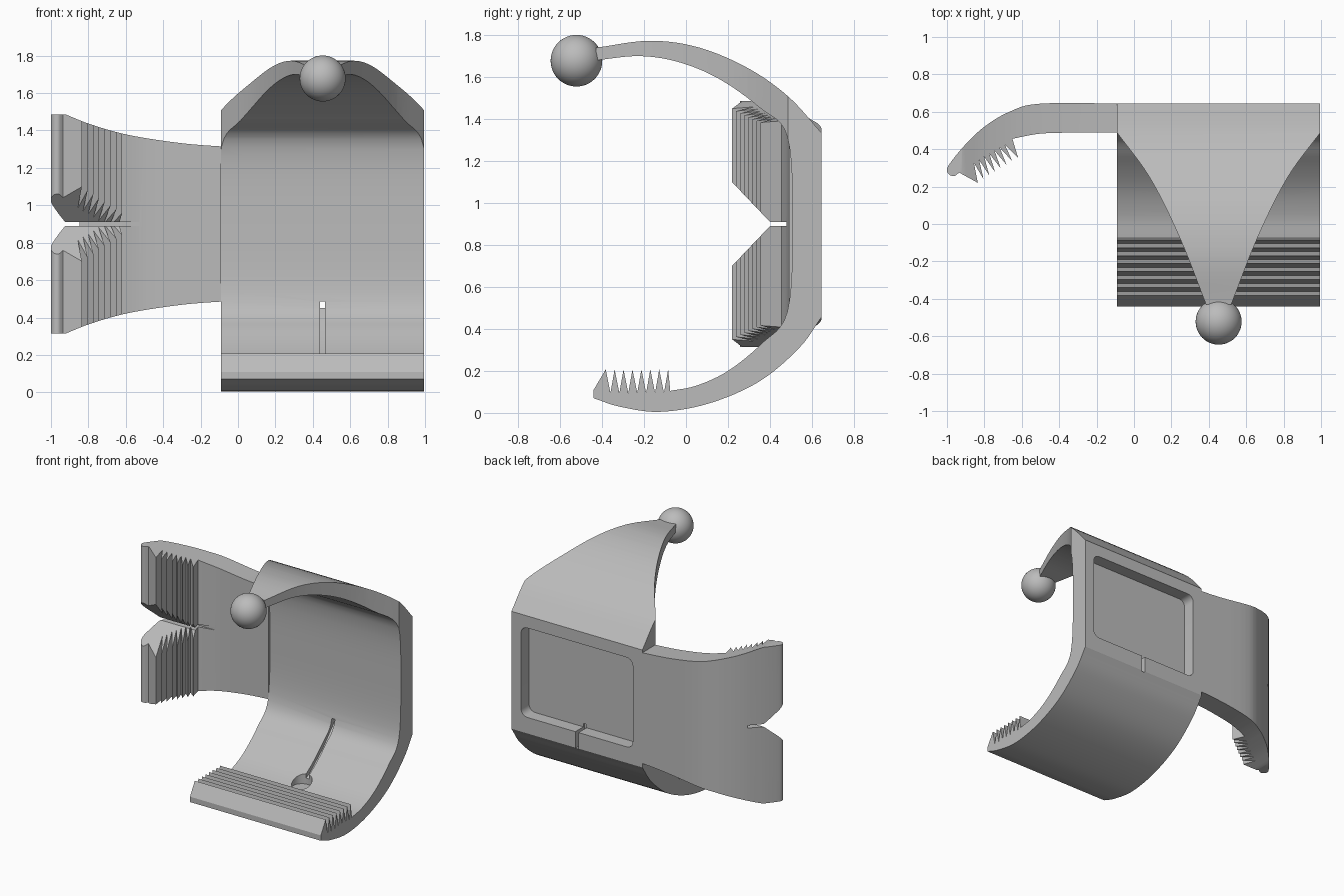
import bpy, bmesh, math
from mathutils import Vector

if "Cube" in bpy.data.objects:
    bpy.data.objects.remove(bpy.data.objects["Cube"], do_unlink=True)

grey = bpy.data.materials.new("light grey plastic")
grey.use_nodes = True
grey.diffuse_color = (0.5, 0.5, 0.5, 1)
grey.node_tree.nodes["Principled BSDF"].inputs["Base Color"].default_value = (0.5, 0.5, 0.5, 1)

MID_X, MID_Z = 0.4525, 0.9


def smooth_path(points, steps=6):
    """Catmull-Rom curve through 2D points."""
    p = [Vector(q) for q in points]
    p = [2 * p[0] - p[1]] + p + [2 * p[-1] - p[-2]]
    out = []
    for i in range(1, len(p) - 2):
        a, b, c, d = p[i - 1:i + 3]
        for s in range(steps):
            t = s / steps
            q = (2 * b + (c - a) * t + (2 * a - 5 * b + 4 * c - d) * t * t
                 + (3 * b - a - 3 * c + d) * t ** 3) / 2
            out.append((q.x, q.y))
    return out + [tuple(points[-1])]


def prism(name, outline, axis, low, high):
    """Extrude a 2D outline along one axis."""
    place = {"x": lambda a, b: (low, a, b),
             "y": lambda a, b: (a, low, b),
             "z": lambda a, b: (a, b, low)}[axis]
    bm = bmesh.new()
    face = bm.faces.new([bm.verts.new(place(a, b)) for a, b in outline])
    new = bmesh.ops.extrude_face_region(bm, geom=[face])["geom"]
    shift = Vector([high - low if axis == k else 0 for k in "xyz"])
    bmesh.ops.translate(bm, vec=shift, verts=[v for v in new if isinstance(v, bmesh.types.BMVert)])
    bmesh.ops.recalc_face_normals(bm, faces=bm.faces)
    mesh = bpy.data.meshes.new(name)
    bm.to_mesh(mesh)
    bm.free()
    mesh.materials.append(grey)
    obj = bpy.data.objects.new(name, mesh)
    bpy.context.collection.objects.link(obj)
    return obj


def select(obj):
    bpy.ops.object.select_all(action="DESELECT")
    obj.select_set(True)
    bpy.context.view_layer.objects.active = obj


def carve(target, cutter, operation="DIFFERENCE"):
    mod = target.modifiers.new("carve", "BOOLEAN")
    mod.operation, mod.solver, mod.object = operation, "EXACT", cutter
    select(target)
    bpy.ops.object.modifier_apply(modifier=mod.name)
    bpy.data.objects.remove(cutter, do_unlink=True)


def box(a0, a1, b0, b1):
    return [(a0, b0), (a1, b0), (a1, b1), (a0, b1)]


# C-shaped band: side profile with gripping teeth on the lower jaw
outer_low = smooth_path([(-.44, .07), (-.317, .03), (-.126, .005), (.11, .045),
                         (.35, .15), (.54, .31), (.645, .455)])
outer_high = smooth_path([(.645, 1.335), (.49, 1.505), (.3, 1.64), (.065, 1.74),
                          (-.17, 1.773), (-.43, 1.74)])
inner = smooth_path([(-.43, 1.68), (-.22, 1.7), (-.03, 1.67), (.16, 1.59), (.35, 1.455),
                     (.483, 1.315), (.507, .9), (.483, .483), (.36, .33), (.2, .2),
                     (.05, .13), (-.075, .105)])
jaw_teeth = []
for i in range(8):
    y = -.085 - .0425 * i
    jaw_teeth += [(y, .207), (y - .02, .095)]
jaw_teeth[-1] = (-.44, .11)
band = prism("clip_band", outer_low + outer_high + inner + jaw_teeth, "x", -.09, .995)

# Upper arm tapers towards the ball
taper = smooth_path([(-.1, .5), (.083, .25), (.243, -.07), (.385, -.43)])
taper += [(.385, -.7), (-.2, -.7), (-.2, .5)]
carve(band, prism("taper_cutter", taper, "z", 1.25, 2))
carve(band, prism("taper_cutter", [(2 * MID_X - x, y) for x, y in taper], "z", 1.25, 2))

# Rounded rectangular pocket in the back
pocket, half_w, half_h, r = [], .463, .335, .05
for k, (sx, sz) in enumerate([(1, 1), (-1, 1), (-1, -1), (1, -1)]):
    for s in range(6):
        a = math.pi / 2 * (k + s / 5)
        pocket.append((MID_X + sx * (half_w - r) + r * math.cos(a),
                       .91 + sz * (half_h - r) + r * math.sin(a)))
carve(band, prism("pocket_cutter", pocket, "y", .55, .8))

# Cable groove, its exits into the pocket, and the round seat at its end
groove = [(.11, .12), (.22, .175), (.38, .305), (.52, .455), (.52, .485), (.11, .485)]
for outline in (groove, box(.45, .8, .45, .485), box(.535, .8, .45, .6)):
    carve(band, prism("groove_cutter", outline, "x", MID_X - .013, MID_X + .013))
seat = [(MID_X + .07 * math.cos(math.tau * i / 32), .11 + .07 * math.sin(math.tau * i / 32))
        for i in range(32)]
carve(band, prism("seat_cutter", seat, "z", .11, .5))

# Side wing: curved plan profile with teeth near its tip
wing_outer = smooth_path([(-.09, .645), (-.505, .643), (-.666, .6), (-.8, .52), (-.906, .42),
                          (-.987, .32), (-1, .285), (-.985, .262), (-.96, .257), (-.935, .275)])
wing_teeth = []
for i in range(8):
    t, v = i / 7, (i + .5) / 8
    wing_teeth += [(-.835 + .215 * t, .22 + .135 * t), (-.87 + .22 * v, .32 + .13 * v)]
wing_teeth[-1] = (-.65, .455)
wing_inner = smooth_path([(-.645, .457), (-.5, .483), (-.3, .489), (-.09, .49)])
wing = prism("side_wing", wing_outer + wing_teeth + wing_inner, "z", .2, 1.6)

# Flared upper and lower edges
flare = smooth_path([(0, 1.315), (-.09, 1.315), (-.31, 1.333), (-.58, 1.375),
                     (-.78, 1.43), (-.92, 1.485)]) + [(-1.1, 1.485)]
flare += [(x, 2 * MID_Z - z) for x, z in reversed(flare)]
carve(wing, prism("flare_cutter", flare, "y", -.1, .8), "INTERSECT")

# V notch with a thin slot behind it
notch = [(0, 1.33), (.4, .91), (.48, .91), (.48, .89), (.4, .89), (0, .47)]
carve(wing, prism("notch_cutter", notch, "x", -1.1, -.5))

# Ball on the arm tip
bpy.ops.mesh.primitive_uv_sphere_add(segments=48, ring_count=24, radius=.123,
                                     location=(MID_X, -.522, 1.678))
ball = bpy.context.object
ball.name = "tip_ball"
ball.data.materials.append(grey)

for obj in (band, wing, ball):
    select(obj)
    bpy.ops.object.shade_smooth_by_angle(angle=math.radians(25))
